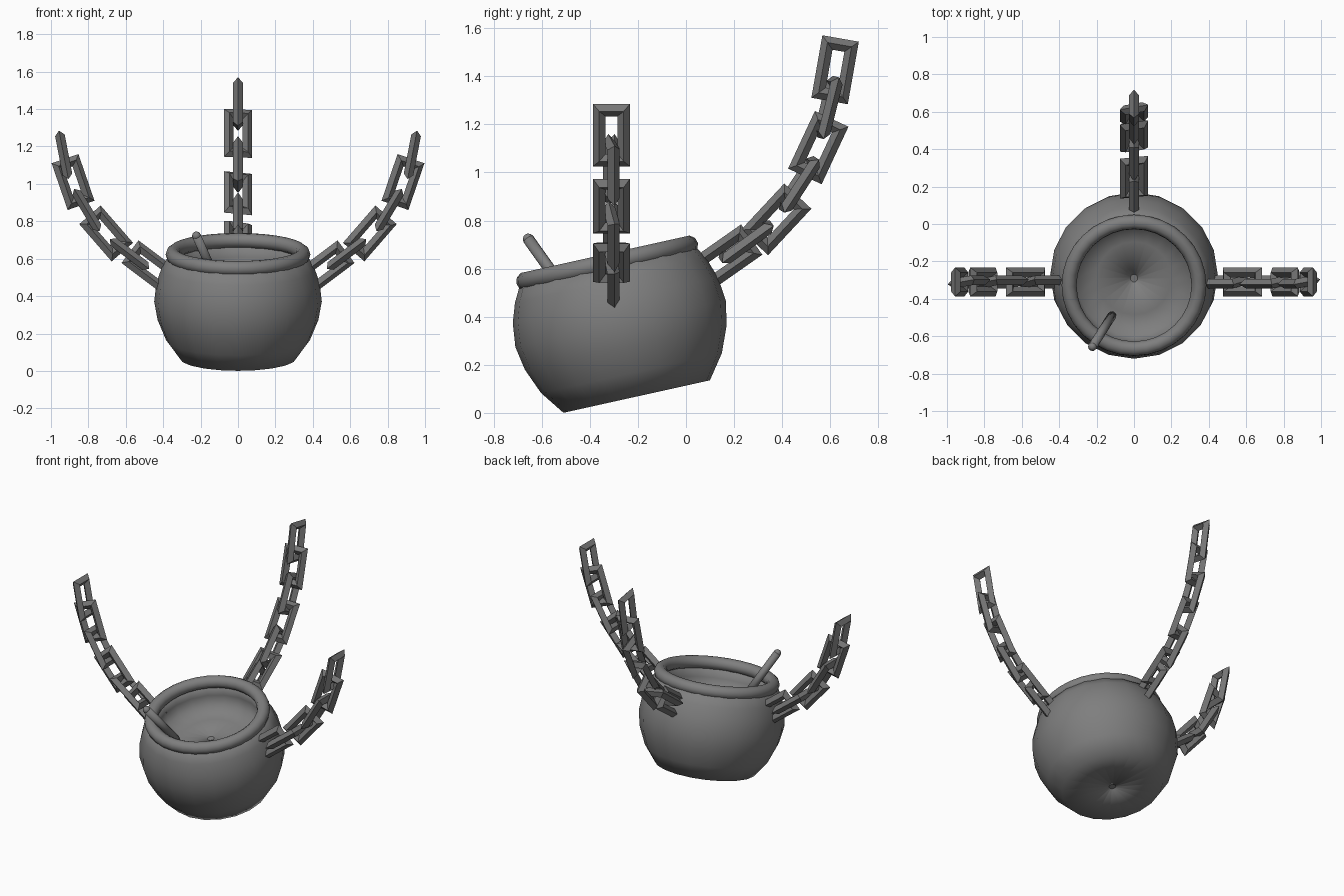
import bpy, bmesh
from math import radians, sin, cos, pi
from mathutils import Matrix, Vector

if "Cube" in bpy.data.objects:
    bpy.data.objects.remove(bpy.data.objects["Cube"])

TILT = Matrix.Translation((0, -0.205, 0.068)) @ Matrix.Rotation(radians(12.5), 4, 'X')


def material(name, grey):
    mat = bpy.data.materials.new(name)
    mat.diffuse_color = (grey, grey, grey, 1)
    mat.use_nodes = True
    mat.node_tree.nodes["Principled BSDF"].inputs["Base Color"].default_value = mat.diffuse_color
    return mat


IRON = material("dark_iron", 0.21)
CHAIN_IRON = material("chain_iron", 0.18)


def make_object(name, bm, matrix, smooth=False, mat=IRON):
    bmesh.ops.recalc_face_normals(bm, faces=bm.faces)
    for f in bm.faces:
        f.smooth = smooth
    mesh = bpy.data.meshes.new(name)
    bm.to_mesh(mesh)
    bm.free()
    mesh.materials.append(mat)
    ob = bpy.data.objects.new(name, mesh)
    ob.matrix_world = matrix
    bpy.context.collection.objects.link(ob)
    return ob


def lathe(name, profile, sides, closed=False, cap=False):
    """Revolve (radius, height) points around the tilted pot axis."""
    bm = bmesh.new()
    rings = [[bm.verts.new((r * cos(2 * pi * i / sides), r * sin(2 * pi * i / sides), h))
              for i in range(sides)] for r, h in profile]
    pairs = list(zip(rings, rings[1:])) + ([(rings[-1], rings[0])] if closed else [])
    for a, b in pairs:
        for i in range(sides):
            j = (i + 1) % sides
            bm.faces.new((a[i], a[j], b[j], b[i]))
    if cap:
        bm.faces.new(rings[0])
    return make_object(name, bm, TILT, True)


# pot shell: flat base, bulging outside, rim opening, inner wall and inner floor
lathe("pot_body", [(0.02, 0.39), (0.2, 0.39), (0.31, 0.41), (0.328, 0.48), (0.335, 0.56),
                   (0.378, 0.55), (0.41, 0.49), (0.437, 0.41), (0.448, 0.31), (0.43, 0.21),
                   (0.385, 0.1), (0.312, 0), (0.02, 0)], 20, closed=True)
lathe("pot_rim", [(0.347 + 0.04 * cos(k * pi / 5), 0.568 + 0.04 * sin(k * pi / 5))
                  for k in range(10)], 32, closed=True)
for label, h in (("inner_floor_centre", 0.39), ("base_centre", 0.0)):
    lathe(label, [(0.021, h), (0.01, h)][::-1], 20, cap=True)

# stirring rod with rounded ends
top, end = Vector((-0.222, -0.655, 0.722)), Vector((-0.118, -0.49, 0.49))
axis = end - top
bm = bmesh.new()
bmesh.ops.create_cone(bm, cap_ends=True, segments=12, radius1=0.024, radius2=0.024,
                      depth=axis.length)
for s in (-1, 1):
    bmesh.ops.create_uvsphere(bm, u_segments=12, v_segments=6, radius=0.024,
                              matrix=Matrix.Translation((0, 0, s * axis.length / 2)))
make_object("stirring_rod", bm, Matrix.Translation((top + end) / 2)
            @ axis.to_track_quat('Z', 'Y').to_matrix().to_4x4(), True)


def link(name, matrix, w=0.077, l=0.132, t=0.026):
    """Rectangular chain link with diamond bars, long axis z, wide axis x."""
    bm = bmesh.new()
    corners = []
    for sx, sz in ((1, 1), (-1, 1), (-1, -1), (1, -1)):
        corners.append([bm.verts.new((sx * (w - d), y, sz * (l - d)))
                        for d, y in ((0, 0), (t, t), (2 * t, 0), (t, -t))])
    for c in range(4):
        a, b = corners[c], corners[(c + 1) % 4]
        for k in range(4):
            m = (k + 1) % 4
            bm.faces.new((a[k], b[k], b[m], a[m]))
    make_object(name, bm, matrix, mat=CHAIN_IRON)


def chain(name, origin, heading, links):
    """links: (outward distance, height, lean in degrees), alternating a quarter turn."""
    for i, (d, z, lean) in enumerate(links):
        turn = radians(90) if (i % 2 == 0) == (name != "back_chain") else 0
        twist = radians(10) if i % 2 else 0
        link(f"{name}_link_{i + 1}", Matrix.Translation(origin)
             @ Matrix.Rotation(heading, 4, 'Z') @ Matrix.Translation((d, 0, z))
             @ Matrix.Rotation(radians(lean), 4, 'Y')
             @ Matrix.Rotation(turn + twist, 4, 'Z'))


# side chains
side = [(0.932, 1.155, 11), (0.882, 1.01, 19), (0.808, 0.86, 31),
        (0.705, 0.735, 41), (0.58, 0.625, 53), (0.472, 0.558, 53)]
chain("right_chain", (0, -0.31, 0), 0, side)
chain("left_chain", (0, -0.31, 0), pi, side)

# back chain
chain("back_chain", (0, 0, 0), pi / 2,
      [(0.62, 1.427, 10), (0.592, 1.27, 14), (0.55, 1.103, 25), (0.47, 0.95, 33),
       (0.375, 0.805, 43), (0.25, 0.712, 54), (0.165, 0.645, 55)])
